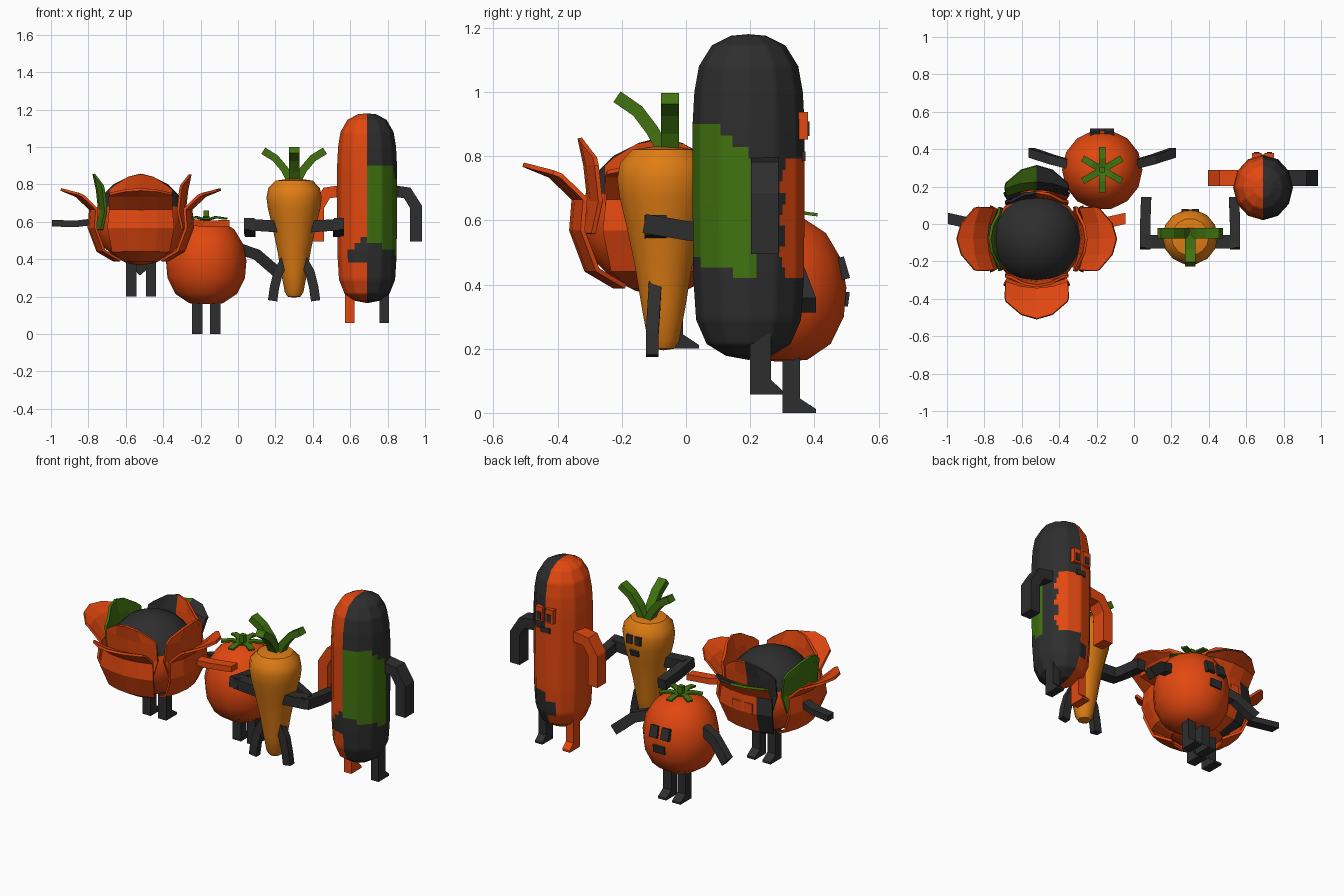
import bpy, bmesh, math
from mathutils import Vector, Matrix

if "Cube" in bpy.data.objects:
    bpy.data.objects.remove(bpy.data.objects["Cube"])


def material(name, rgb):
    m = bpy.data.materials.new(name)
    m.diffuse_color = (*rgb, 1)
    m.use_nodes = True
    m.node_tree.nodes["Principled BSDF"].inputs["Base Color"].default_value = m.diffuse_color
    return m


RED, DARK, GREEN, ORANGE = range(4)
MATS = [material("red_orange", (0.76, 0.064, 0.005)), material("charcoal", (0.027, 0.027, 0.028)),
        material("leaf_green", (0.052, 0.17, 0.005)), material("carrot_orange", (0.74, 0.205, 0.007))]


def finish(name, bm, color, rule=None, smooth=False, thick=0):
    """Turn a bmesh into a named object, coloured whole or by a face rule."""
    bmesh.ops.recalc_face_normals(bm, faces=bm.faces)
    if thick:
        bmesh.ops.solidify(bm, geom=bm.faces[:], thickness=thick)
        bmesh.ops.recalc_face_normals(bm, faces=bm.faces)
    for f in bm.faces:
        f.material_index = rule(f.calc_center_median(), f.normal) if rule else color
        f.smooth = False
    me = bpy.data.meshes.new(name)
    bm.to_mesh(me)
    bm.free()
    for m in MATS:
        me.materials.append(m)
    ob = bpy.data.objects.new(name, me)
    bpy.context.collection.objects.link(ob)
    if smooth:
        bpy.ops.object.select_all(action='DESELECT')
        ob.select_set(True)
        bpy.context.view_layer.objects.active = ob
        bpy.ops.object.shade_smooth_by_angle(angle=math.radians(38))
    return ob


def lathe(name, profile, center, color, seg=12, ys=1.0, rule=None, cuts=0):
    """Body of revolution from (radius, z) points; first and last are poles."""
    bm = bmesh.new()
    cx, cy = center
    rings = [[bm.verts.new((cx + r * math.cos(2 * math.pi * i / seg),
                            cy + ys * r * math.sin(2 * math.pi * i / seg), z)) for i in range(seg)]
             for r, z in profile[1:-1]]
    for a, b in zip(rings, rings[1:]):
        for i in range(seg):
            j = (i + 1) % seg
            bm.faces.new((a[i], a[j], b[j], b[i]))
    for ring, z in ((rings[0], profile[0][1]), (rings[-1], profile[-1][1])):
        p = bm.verts.new((cx, cy, z))
        for i in range(seg):
            bm.faces.new((ring[i], ring[(i + 1) % seg], p))
    if cuts:
        bmesh.ops.subdivide_edges(bm, edges=bm.edges[:], cuts=cuts, use_grid_fill=True)
    return finish(name, bm, color, rule, smooth=True)


def sweep(name, pts, side, w, t, color):
    """Rectangular bar along a path; w lies along side, t across it."""
    bm = bmesh.new()
    pts = [Vector(p) for p in pts]
    side = Vector(side).normalized()
    rings = []
    for i, p in enumerate(pts):
        tan = (pts[min(i + 1, len(pts) - 1)] - pts[max(i - 1, 0)]).normalized()
        n = side.cross(tan).normalized()
        rings.append([bm.verts.new(p + side * a * w / 2 + n * b * t / 2)
                      for a, b in ((-1, -1), (1, -1), (1, 1), (-1, 1))])
    for a, b in zip(rings, rings[1:]):
        for i in range(4):
            j = (i + 1) % 4
            bm.faces.new((a[i], a[j], b[j], b[i]))
    bm.faces.new(rings[0])
    bm.faces.new(rings[-1])
    return finish(name, bm, color)


def leg(name, x, y, z, top, color, w=0.055, toe=0.105, d=0.055):
    """Leg with wedge foot pointing +y: side profile extruded across x."""
    prof = [(0, top - z), (0, 0), (toe, 0), (toe, 0.012), (d, 0.045), (d, top - z)]
    bm = bmesh.new()
    a, b = [[bm.verts.new((x + s * w / 2, y + py, z + pz)) for py, pz in prof] for s in (-1, 1)]
    bm.faces.new(a)
    bm.faces.new(b)
    for i in range(6):
        j = (i + 1) % 6
        bm.faces.new((a[i], a[j], b[j], b[i]))
    return finish(name, bm, color)


def box(name, loc, size, color, rx=0, rz=0):
    bm = bmesh.new()
    rot = Matrix.Rotation(rz, 4, 'Z') @ Matrix.Rotation(rx, 4, 'X')
    bmesh.ops.create_cube(bm, size=1, matrix=Matrix.Translation(loc) @ rot @ Matrix.Diagonal((*size, 1)))
    return finish(name, bm, color)


def ball(r, rz, z, n=9):
    return [(r * math.sin(math.pi * i / (n - 1)), z - rz * math.cos(math.pi * i / (n - 1))) for i in range(n)]


# ---- Cabbage ----
CX, CY = -0.52, -0.08
lathe("cabbage_body", ball(0.245, 0.24, 0.608, 11), (CX, CY), RED, 16,
      rule=lambda c, n: DARK if c.z > 0.66 else RED)


def leaf(name, path, halfs, ang, rule):
    """Bowed leaf following a radial (r, z) path, with a rounded tip."""
    bm = bmesh.new()
    rows = []
    for k, (r, z) in enumerate(path):
        row = []
        for u in (-1, -0.5, 0, 0.5, 1):
            rr, zz = r, z
            if k == len(path) - 1:
                q = 0.7 * u * u
                rr, zz = r + (path[-2][0] - r) * q, z + (path[-2][1] - z) * q
            rr -= 0.035 * u * u
            t = u * halfs[k]
            row.append(bm.verts.new((CX + rr * math.cos(ang) - t * math.sin(ang),
                                     CY + rr * math.sin(ang) + t * math.cos(ang), zz)))
        rows.append(row)
    for a, b in zip(rows, rows[1:]):
        for i in range(4):
            bm.faces.new((a[i], a[i + 1], b[i + 1], b[i]))
    return finish(name, bm, RED, rule, thick=0.014)


def back_rule(c, n):
    if c.z > 0.67:
        return RED if n.z < 0 else (GREEN if c.x < CX else DARK)
    return DARK if c.x < CX - 0.08 else RED


OUTER = [(0.14, 0.40), (0.225, 0.45), (0.27, 0.57), (0.262, 0.67), (0.34, 0.745), (0.425, 0.78)]
INNER = [(0.25, 0.56), (0.228, 0.66), (0.24, 0.77), (0.258, 0.855)]
for side, deg in (("right", 0), ("back", 90), ("left", 180), ("front", 270)):
    path = [(r - (0.035 if side == "back" and r > 0.3 else 0), z) for r, z in OUTER]
    leaf("cabbage_outer_leaf_" + side, path, (0.09, 0.15, 0.175, 0.165, 0.17, 0.165), math.radians(deg),
         back_rule if side == "back" else lambda c, n: RED)
    leaf("cabbage_inner_leaf_" + side, INNER, (0.15, 0.17, 0.17, 0.14), math.radians(deg),
         (lambda c, n: GREEN) if side == "left" else
         (lambda c, n: DARK if c.x < CX else RED) if side == "back" else lambda c, n: RED)
for s, col, nm in ((-1, DARK, "left"), (1, RED, "right")):
    sweep("cabbage_arm_" + nm, [(CX + s * 0.22, -0.04, 0.605), (CX + s * 0.34, -0.0, 0.59),
                                (CX + s * 0.475, 0.03, 0.592)], (0, 1, 0), 0.06, 0.035, col)
leg("cabbage_leg_left", -0.57, -0.065, 0.2, 0.42, DARK)
leg("cabbage_leg_right", -0.465, -0.065, 0.2, 0.42, DARK)
for dx in (-0.04, 0.04):
    box("cabbage_eye", (CX + dx, 0.187, 0.595), (0.055, 0.03, 0.06), RED)

# ---- Tomato ----
TX, TY = -0.17, 0.29
lathe("tomato_body", [(0, 0.16), (0.09, 0.165), (0.165, 0.215), (0.207, 0.3), (0.215, 0.39), (0.198, 0.48),
                      (0.15, 0.56), (0.08, 0.605), (0, 0.6)], (TX, TY), RED, 14)
for i in range(6):
    a = math.radians(30 + 60 * i)
    c, s = math.cos(a), math.sin(a)
    sweep("tomato_sepal", [(TX + 0.01 * c, TY + 0.01 * s, 0.612), (TX + 0.06 * c, TY + 0.06 * s, 0.625),
                           (TX + 0.12 * c, TY + 0.12 * s, 0.617)], (-s, c, 0), 0.035, 0.01, GREEN)
box("tomato_stem", (TX, TY, 0.632), (0.03, 0.03, 0.06), GREEN)
for s, nm in ((-1, "left"), (1, "right")):
    sweep("tomato_arm_" + nm, [(TX + s * 0.18, TY + 0.03, 0.455), (TX + s * 0.27, TY + 0.055, 0.425),
                               (TX + s * 0.375, TY + 0.09, 0.335)], (0, 1, 0), 0.05, 0.06, DARK)
    leg("tomato_leg_" + nm, TX + s * 0.048, 0.3, 0, 0.2, DARK)
    box("tomato_eye_" + nm, (TX + s * 0.038, 0.487, 0.45), (0.052, 0.03, 0.07), DARK, math.radians(16))
box("tomato_mouth", (TX, 0.495, 0.355), (0.075, 0.025, 0.045), DARK, math.radians(-8))

# ---- Carrot ----
RX, RY = 0.3, -0.07
lathe("carrot_body", [(0, 0.195), (0.035, 0.2), (0.05, 0.225), (0.07, 0.33), (0.09, 0.45), (0.118, 0.58),
                      (0.14, 0.67), (0.148, 0.73), (0.138, 0.78), (0.1, 0.82), (0, 0.835)], (RX, RY), ORANGE, 14)
for s, nm in ((-1, "left"), (1, "right")):
    sweep("carrot_frond_" + nm, [(RX + s * 0.01, -0.05, 0.8), (RX + s * 0.05, -0.05, 0.88),
                                 (RX + s * 0.1, -0.05, 0.94), (RX + s * 0.165, -0.05, 0.98)],
          (0, 1, 0), 0.055, 0.04, GREEN)
    sweep("carrot_upper_arm_" + nm, [(RX + s * 0.09, -0.095, 0.575), (RX + s * 0.24, -0.095, 0.585)],
          (0, 1, 0), 0.07, 0.062, DARK)
    sweep("carrot_forearm_" + nm, [(RX + s * 0.24, -0.13, 0.59), (RX + s * 0.24, 0, 0.568),
                                   (RX + s * 0.235, 0.14, 0.55)], (1, 0, 0), 0.055, 0.06, DARK)
    sweep("carrot_leg_" + nm, [(RX + s * 0.04, -0.095, 0.41), (RX + s * 0.085, -0.1, 0.33),
                               (RX + s * 0.105, -0.105, 0.25), (RX + s * 0.115, -0.105, 0.178)],
          (0, 1, 0), 0.04, 0.05, DARK)
    box("carrot_eye_" + nm, (RX + s * 0.028, 0.068, 0.73), (0.038, 0.025, 0.05), DARK)
box("carrot_mouth", (RX, 0.06, 0.65), (0.055, 0.025, 0.035), DARK, math.radians(-14))
sweep("carrot_frond_front", [(RX, -0.06, 0.8), (RX, -0.105, 0.88), (RX, -0.15, 0.94), (RX, -0.215, 0.985)],
      (1, 0, 0), 0.055, 0.04, GREEN)

# ---- Cucumber ----
UX, UY = 0.69, 0.195


def cucumber_rule(c, n):
    x, y, z = c.x - UX, c.y, c.z
    if x < 0:  # left half, with dark blotches on the front and low on the back
        front = y < UY and x > -0.1 and abs(z - 0.46 - 0.5 * x) < 0.075 + 0.4 * x
        back = y > UY and x > -0.05 and 0.28 < z < 0.36
        return DARK if front or back else RED
    if y < 0.22 and 0.43 + 0.35 * max(0, 0.16 - y) < z < min(0.9, 0.9 - 0.9 * (y - 0.09)):
        return GREEN
    if y > 0.3 + 0.012 * math.sin(z * 60) and 0.42 < z < 0.78:
        return RED
    return DARK


lathe("cucumber_body", [(0, 0.165), (0.065, 0.178), (0.12, 0.215), (0.15, 0.29), (0.158, 0.42), (0.16, 0.65),
                        (0.16, 0.9), (0.155, 1.0), (0.142, 1.08), (0.105, 1.145), (0.05, 1.175), (0, 1.18)],
      (UX, UY), RED, 12, 1.09, cucumber_rule, 6)
for s, col, nm in ((-1, RED, "left"), (1, DARK, "right")):
    sweep("cucumber_arm_" + nm, [(UX + s * 0.13, 0.245, 0.765), (UX + s * 0.215, 0.245, 0.755),
                                 (UX + s * 0.262, 0.245, 0.68), (UX + s * 0.262, 0.245, 0.495)],
          (0, 1, 0), 0.085, 0.065, col)
    leg("cucumber_leg_" + nm, UX + s * 0.092, 0.2, 0.058, 0.26, col, 0.05, 0.1, 0.065)
    box("cucumber_eye_" + nm, (UX + s * 0.034, 0.365, 0.895), (0.05, 0.03, 0.085), RED)
    box("cucumber_pupil_" + nm, (UX + s * 0.034, 0.381, 0.885), (0.028, 0.006, 0.045), DARK)
box("cucumber_mouth", (UX, 0.364, 0.8), (0.06, 0.016, 0.03), DARK)
